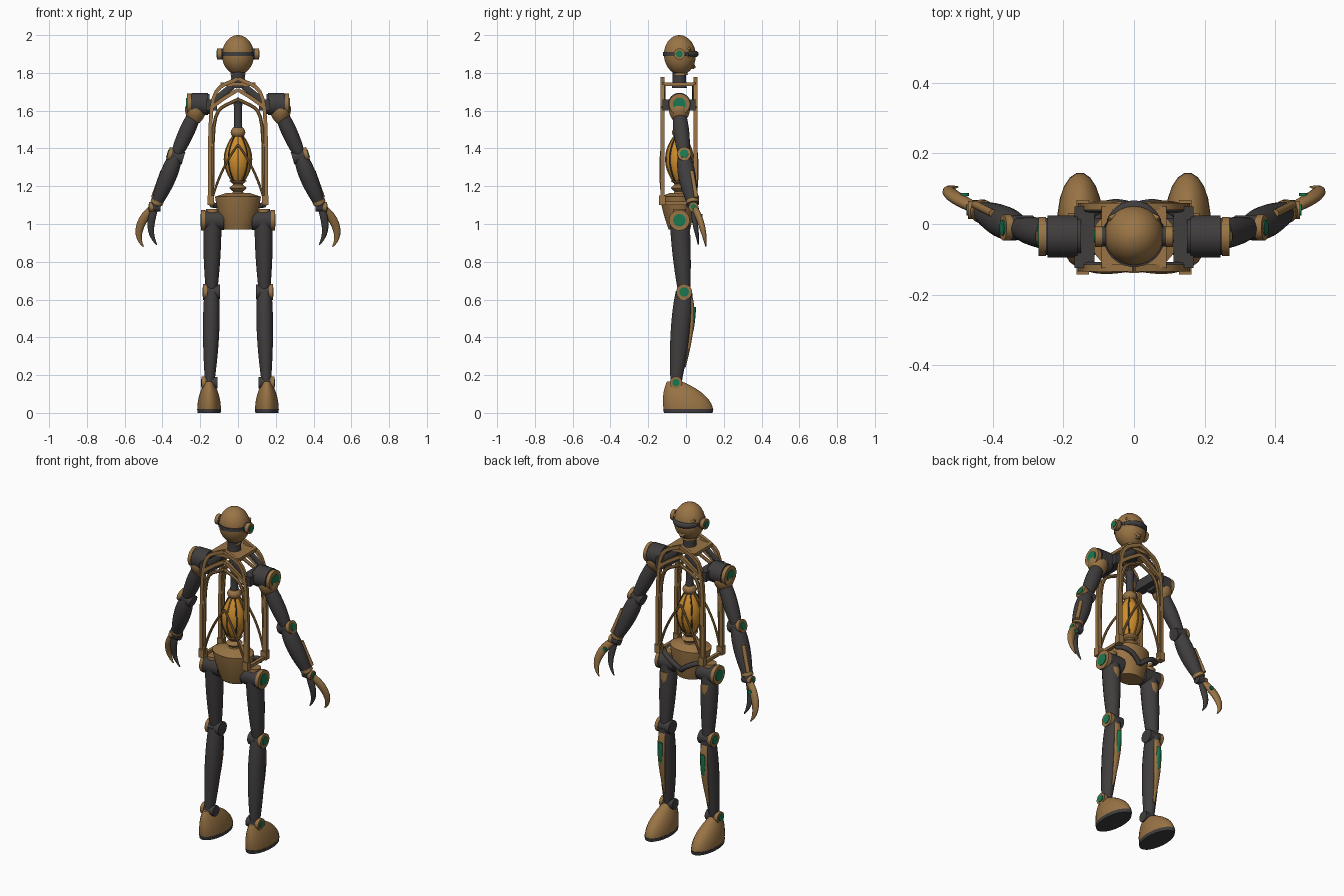
import bpy, bmesh, math
from mathutils import Vector

if "Cube" in bpy.data.objects:
    bpy.data.objects.remove(bpy.data.objects["Cube"], do_unlink=True)


def material(name, red, green, blue):
    mat = bpy.data.materials.new(name)
    mat.use_nodes = True
    mat.diffuse_color = (red, green, blue, 1)
    mat.node_tree.nodes["Principled BSDF"].inputs["Base Color"].default_value = mat.diffuse_color
    return mat


BRONZE = material("bronze", .32, .175, .06)
DARK = material("dark_metal", .052, .047, .047)
AMBER = material("amber", .62, .27, .025)
GREEN = material("green_lens", .01, .19, .085)
UP, DEPTH = Vector((0, 0, 1)), Vector((0, 1, 0))

# Landmarks of the body and its left limbs
MID, BACK, FRONT = -.035, -.125, .05
SHOULDER = Vector((.21, MID, 1.635))
ELBOW = Vector((.33, -.01, 1.36))
WRIST = Vector((.44, .04, 1.09))
HIP = Vector((.135, MID, 1.02))
KNEE = Vector((.14, -.01, .64))
ANKLE = Vector((.15, -.053, .16))


def bezier(points, t):
    while len(points) > 1:
        points = [a.lerp(b, t) for a, b in zip(points, points[1:])]
    return points[0]


def taper(start, end, bulge=0):
    """Radius rule: straight taper plus a swelling at the middle."""
    return lambda t: start + (end - start) * t + 4 * bulge * t * (1 - t)


def sweep(name, controls, radius, mat, mirror=False, sides=20, flat=1, level=False, steps=14):
    """Skin oval rings along a curve; level keeps the rings horizontal."""
    controls = [Vector(c) for c in controls]
    params = [(1 - math.cos(math.pi * k / steps)) / 2 for k in range(steps + 1)]
    centres = [bezier(controls, t) for t in params]
    bm = bmesh.new()
    rings = []
    for i, (t, centre) in enumerate(zip(params, centres)):
        along = (centres[min(i + 1, steps)] - centres[max(i - 1, 0)]).normalized()
        if level:
            along = UP
        u = (UP if abs(along.y) > .9 else DEPTH).cross(along).normalized()
        v = along.cross(u) * flat
        size = max(radius(t), .002)
        angles = [math.tau * (k + .5) / sides for k in range(sides)]
        rings.append([bm.verts.new(centre + size * (u * math.cos(a) + v * math.sin(a))) for a in angles])
    for low, high in zip(rings, rings[1:]):
        for k in range(sides):
            bm.faces.new((low[k - 1], low[k], high[k], high[k - 1]))
    bm.faces.new(rings[0])
    bm.faces.new(rings[-1])
    bmesh.ops.recalc_face_normals(bm, faces=bm.faces[:])
    mesh = bpy.data.meshes.new(name)
    bm.to_mesh(mesh)
    bm.free()
    mesh.materials.append(mat)
    ob = bpy.data.objects.new(name, mesh)
    bpy.context.collection.objects.link(ob)
    bpy.ops.object.select_all(action='DESELECT')
    ob.select_set(True)
    bpy.context.view_layer.objects.active = ob
    bpy.ops.object.shade_smooth_by_angle(angle=math.radians(40))
    if mirror:
        ob.modifiers.new("Mirror", 'MIRROR').use_mirror_merge = False


def rod(name, start, end, radius, mat, mirror=False, sides=20, flat=1):
    sweep(name, (start, end), taper(radius, radius), mat, mirror, sides, flat, steps=1)


def turned(name, bottom, top, rule, mat):
    """Turned part on the body axis."""
    sweep(name, ((0, MID, bottom), (0, MID, top)), rule, mat, sides=28, level=True)


def joint(name, centre, half, radius, tilt=0):
    """Dark drum with a bronze rim and a green lens on its outer end."""
    out = Vector((1, 0, tilt)).normalized()
    end, seam = centre + out * half, centre + out * (half - .02)
    rod(name + "_drum", centre - out * half, seam, radius * .95, DARK, True)
    rod(name + "_rim", seam, end, radius, BRONZE, True)
    rod(name + "_lens", end, end + out * .004, radius * .6, GREEN, True)


def arch(name, y, width, bottom, top, thickness, sides):
    """Pointed arch standing on two straight posts."""
    sweep(name, ((width, y, bottom), (width, y, top), (width, y, top - .07), (0, y, top)),
          taper(thickness, thickness), BRONZE, True, sides)


# Head and neck
sweep("head", ((0, -.03, 1.79), (0, MID, 2)),
      lambda t: max(.17 * math.sqrt(t * (1 - t)), .04 * (1 - t)), BRONZE, sides=32, level=True)
turned("head_band", 1.89, 1.91, taper(.087, .087), DARK)
joint("ear", Vector((.09, MID, 1.9)), .02, .03)
sweep("visor", ((0, FRONT, 1.9), (.06, FRONT, 1.9), (.08, MID, 1.9)), taper(.017, .012), DARK, True)
rod("brow_strut", (0, FRONT, 1.89), (.07, .015, 1.93), .007, BRONZE, True)
rod("cheek_strut", (0, .045, 1.83), (.07, .01, 1.89), .007, BRONZE, True)
rod("nose_ridge", (0, .03, 1.93), (0, .03, 1.82), .012, BRONZE)
turned("neck", 1.72, 1.81, taper(.04, .038, -.003), DARK)
rod("collar_plate", (0, BACK, 1.74), (0, FRONT, 1.74), .13, BRONZE, sides=4, flat=.1)

# Rib cage: the same nested arches on both faces
for side, y, out in (("back", BACK, -.02), ("front", FRONT, .02)):
    arch(side + "_outer_arch", y, .15, 1.1, 1.77, .014, 4)
    arch(side + "_inner_arch", y, .135, 1.12, 1.66, .01, 8)
    sweep(side + "_collar_arch", ((.145, y, 1.61), (.09, y, 1.66), (0, y, 1.71)),
          taper(.014, .014), BRONZE, True, 4)
    rod(side + "_collar_infill", (.13, y - out / 2, 1.65), (.03, y - out / 2, 1.73), .018, DARK, True, flat=.4)
    sweep(side + "_lower_rib", ((.135, y, 1.14), (.09, y + out, 1.3), (0, y, 1.42)),
          taper(.007, .007), BRONZE, True, 8)
    rod(side + "_post_foot", (.145, y, 1.1), (.145, y, 1.15), .025, BRONZE, True, 4)
rod("shoulder_block", (.14, BACK, 1.63), (.14, FRONT, 1.63), .04, DARK, True, 4)
rod("side_rail", (.145, BACK, 1.11), (.145, FRONT, 1.11), .013, BRONZE, True, 4)

# Power core
turned("core", 1.21, 1.475, taper(.018, .018, .052), AMBER)
for i in range(8):
    spoke = Vector((math.cos(math.tau * i / 8), math.sin(math.tau * i / 8), 0))
    heights = [1.21 + .265 * k / 3 for k in range(4)]
    reach = (.019, .09, .09, .019)
    sweep("core_rib", [DEPTH * MID + spoke * r + UP * z for r, z in zip(reach, heights)],
          taper(.004, .004), DARK if i % 2 else BRONZE, sides=6)
turned("core_base", 1.15, 1.23, lambda t: .036 + .01 * math.cos(4 * math.pi * t), BRONZE)
turned("core_cap", 1.46, 1.51, taper(.025, .025, .014), BRONZE)
turned("core_stem", 1.5, 1.64, taper(.024, .024, -.004), DARK)
turned("core_tip", 1.64, 1.67, taper(.024, .005), DARK)

# Pelvis
sweep("pelvis_bowl", ((0, MID, .97), (0, -.045, 1.145)), taper(.074, .122, .006), BRONZE,
      sides=32, flat=.77, level=True)
sweep("pelvis_lid", ((0, -.045, 1.145), (0, MID, 1.165)), taper(.12, .06), BRONZE,
      sides=32, flat=.77, level=True)
sweep("pelvis_belt", ((.14, .01, 1.1), (.08, .08, 1.1), (0, .045, 1.03)), taper(.014, .014), DARK, True)

# Arms
joint("shoulder", SHOULDER, .06, .056)
rod("shoulder_sleeve", (.16, MID, SHOULDER.z), (.245, MID, SHOULDER.z), .06, DARK, True)
sweep("shoulder_cup", ((.225, MID, 1.535), (.225, MID, 1.625)), taper(.022, .053, .014), BRONZE, True, level=True)
sweep("upper_arm", ((.23, MID, 1.58), ELBOW), taper(.035, .028, .01), DARK, True)
joint("elbow", ELBOW, .043, .037, .3)
sweep("forearm", (ELBOW, (.365, 0, 1.26), WRIST), taper(.034, .024, .017), DARK, True)
rod("forearm_strip", (.4, .03, 1.28), (.45, .055, 1.14), .011, BRONZE, True)
rod("wrist_ring", WRIST.lerp(ELBOW, .07), WRIST.lerp(ELBOW, .13), .034, BRONZE, True)
joint("wrist", WRIST, .03, .026)
sweep("hand_claw", (WRIST, (.5, .07, 1.05), (.56, .1, .95), (.5, .105, .88)),
      taper(.018, .003, .012), BRONZE, True, flat=.75)
sweep("hand_thumb", (WRIST, (.46, .04, 1.02), (.48, .06, .96), (.43, .065, .89)),
      taper(.018, .003, .008), DARK, True, flat=.75)
rod("hand_lens", (.48, .08, 1.04), (.48, .088, 1.04), .012, GREEN, True)

# Legs
joint("hip", HIP, .06, .055)
rod("hip_collar", HIP + UP * .04, HIP + UP * .06, .035, BRONZE, True)
sweep("thigh", (HIP, KNEE), taper(.048, .03, .006), DARK, True, flat=1.07)
sweep("thigh_strip", ((.135, .01, .97), (.137, .02, .79)), taper(.025, .007), BRONZE, True, flat=.5)
joint("knee", KNEE, .045, .042)
sweep("shin", (KNEE, (.14, -.03, .45), ANKLE), taper(.038, .025, .012), DARK, True, flat=1.18)
sweep("calf_strip", ((.14, .025, .61), (.14, .05, .5), (.146, -.005, .24)),
      taper(.02, .006, .01), BRONZE, True, flat=.5)
sweep("calf_lens", ((.14, .045, .56), (.142, .035, .43)), taper(.013, .006, .005), GREEN, True, flat=.6)
joint("ankle", ANKLE, .042, .033)

# Feet
sweep("foot", ((.153, .012, .02), (.153, 0, .1), (.153, -.06, .165)),
      lambda t: .063 - .043 * t * t, BRONZE, True, flat=2.1, level=True)
sweep("sole", ((.153, .012, 0), (.153, .012, .02)), taper(.062, .064), DARK, True, flat=2.1, level=True)
